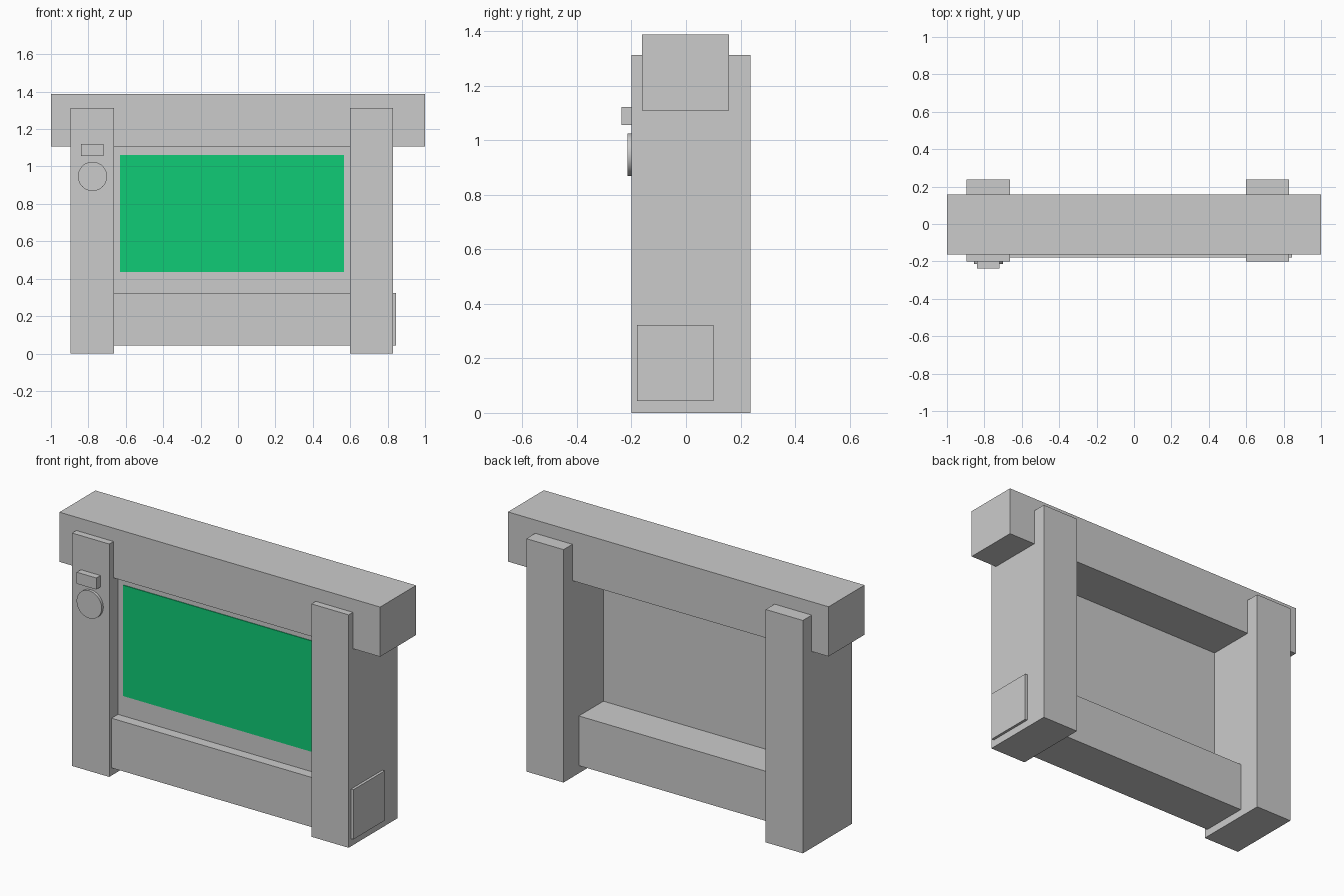
import bpy
from math import radians

if "Cube" in bpy.data.objects:
    bpy.data.objects.remove(bpy.data.objects["Cube"])


def box(name, x, y, z):
    """Box given by its (min, max) range on each axis."""
    lo, hi = zip(x, y, z)
    bpy.ops.mesh.primitive_cube_add(size=1)
    ob = bpy.context.object
    ob.name = ob.data.name = name
    for v in ob.data.vertices:
        v.co = [l if c < 0 else h for c, l, h in zip(v.co, lo, hi)]
    return ob


# Frame: two posts, top beam and lower rail
for side, x in (("left", (-0.895, -0.663)), ("right", (0.598, 0.83))):
    box(side + "_post", x, (-0.2, 0.237), (0, 1.313))
box("top_beam", (-1, 1), (-0.162, 0.158), (1.108, 1.388))
box("lower_rail", (-0.8, 0.845), (-0.179, 0.1), (0.043, 0.323))

# Thin backing panel, let into the frame
box("back_panel", (-0.7, 0.64), (-0.122, -0.118), (0.28, 1.15))

# Green screen, just proud of the panel
screen = box("screen", (-0.63, 0.568), (-0.126, -0.121), (0.437, 1.062))
green = bpy.data.materials.new("screen_green")
green.diffuse_color = (0.005, 0.6, 0.18, 1)
green.use_nodes = True
green.node_tree.nodes["Principled BSDF"].inputs["Base Color"].default_value = green.diffuse_color
screen.data.materials.append(green)

# Controls on the left post
box("button", (-0.84, -0.718), (-0.237, -0.195), (1.056, 1.121))
bpy.ops.mesh.primitive_cylinder_add(vertices=48, radius=0.078, depth=0.02,
                                    location=(-0.778, -0.205, 0.947),
                                    rotation=(radians(90), 0, 0))
bpy.context.object.name = "round_dial"
bpy.ops.object.shade_smooth_by_angle(angle=radians(30))
